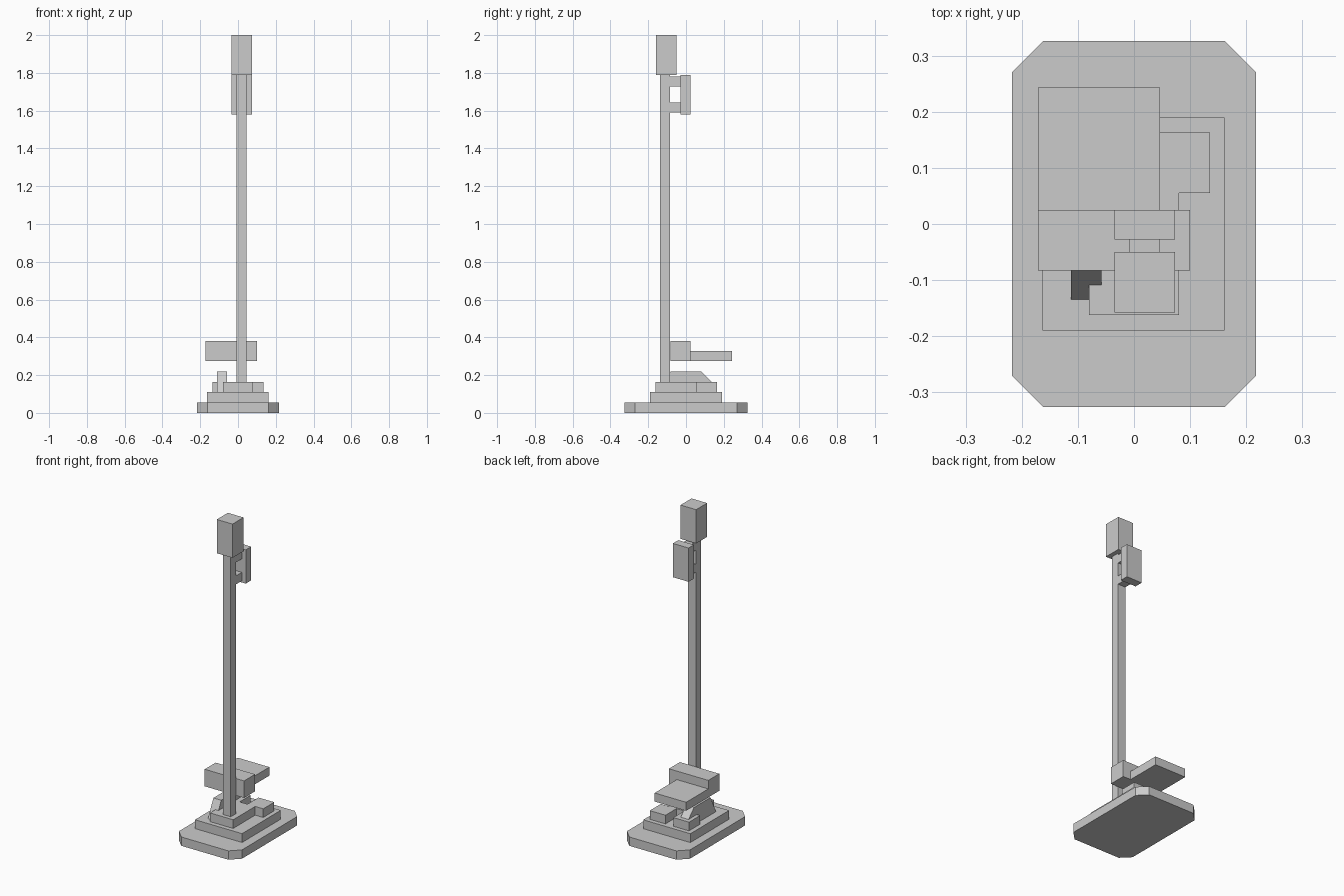
import bpy
import bmesh

cube = bpy.data.objects.get("Cube")
if cube:
    bpy.data.objects.remove(cube, do_unlink=True)

grey = bpy.data.materials.new("plain grey")
grey.use_nodes = True
colour = (0.6, 0.6, 0.6, 1)
grey.diffuse_color = colour
grey.node_tree.nodes["Principled BSDF"].inputs["Base Color"].default_value = colour


def prism(name, outline, axis, low, high):
    """Extrude a flat outline along x or z."""
    def place(p):
        return (low, *p) if axis == "x" else (*p, low)
    bm = bmesh.new()
    face = bm.faces.new([bm.verts.new(place(p)) for p in outline])
    top = bmesh.ops.extrude_face_region(bm, geom=[face])["geom"]
    d = high - low
    bmesh.ops.translate(bm, vec=(d, 0, 0) if axis == "x" else (0, 0, d),
                        verts=[g for g in top if isinstance(g, bmesh.types.BMVert)])
    bmesh.ops.recalc_face_normals(bm, faces=bm.faces)
    mesh = bpy.data.meshes.new(name)
    bm.to_mesh(mesh)
    bm.free()
    mesh.materials.append(grey)
    obj = bpy.data.objects.new(name, mesh)
    bpy.context.collection.objects.link(obj)


def block(name, x, y, z):
    corners = [(x[0], y[0]), (x[1], y[0]), (x[1], y[1]), (x[0], y[1])]
    prism(name, corners, "z", *z)


# Stepped base: chamfered slab, middle step, notched top step
w, d, c = 0.217, 0.326, 0.055
slab = [(w, c - d), (w, d - c), (w - c, d), (c - w, d),
        (-w, d - c), (-w, c - d), (c - w, -d), (w - c, -d)]
prism("base_slab", slab, "z", 0, 0.055)
block("middle_step", (-0.163, 0.161), (-0.19, 0.19), (0.055, 0.11))
half = [(0.08, -0.162), (0.08, 0.055), (0.135, 0.055),
        (0.135, 0.163), (0.027, 0.163), (0.027, 0.055)]
step = half + [(-x, y) for x, y in reversed(half)]
prism("top_step", step, "z", 0.11, 0.164)

# Sloped pedal on the right side of the base
pedal = [(-0.135, 0.11), (0.135, 0.11), (0.135, 0.164), (0.081, 0.218), (-0.082, 0.218)]
prism("pedal", pedal, "x", -0.112, -0.058)

# Seat block and tray
block("seat_block", (-0.171, 0.1), (-0.083, 0.025), (0.275, 0.381))
block("tray", (-0.171, 0.046), (0.025, 0.243), (0.275, 0.328))

# Pole with head block
pole_x = (-0.008, 0.046)
head_x = (-0.035, 0.073)
block("pole", pole_x, (-0.137, -0.085), (0.164, 1.79))
block("head", head_x, (-0.158, -0.05), (1.79, 2.0))

# Rear grip on two brackets
block("grip", head_x, (-0.028, 0.025), (1.58, 1.79))
for name, z in (("lower_bracket", 1.59), ("upper_bracket", 1.727)):
    block(name, pole_x, (-0.085, -0.028), (z, z + 0.053))
